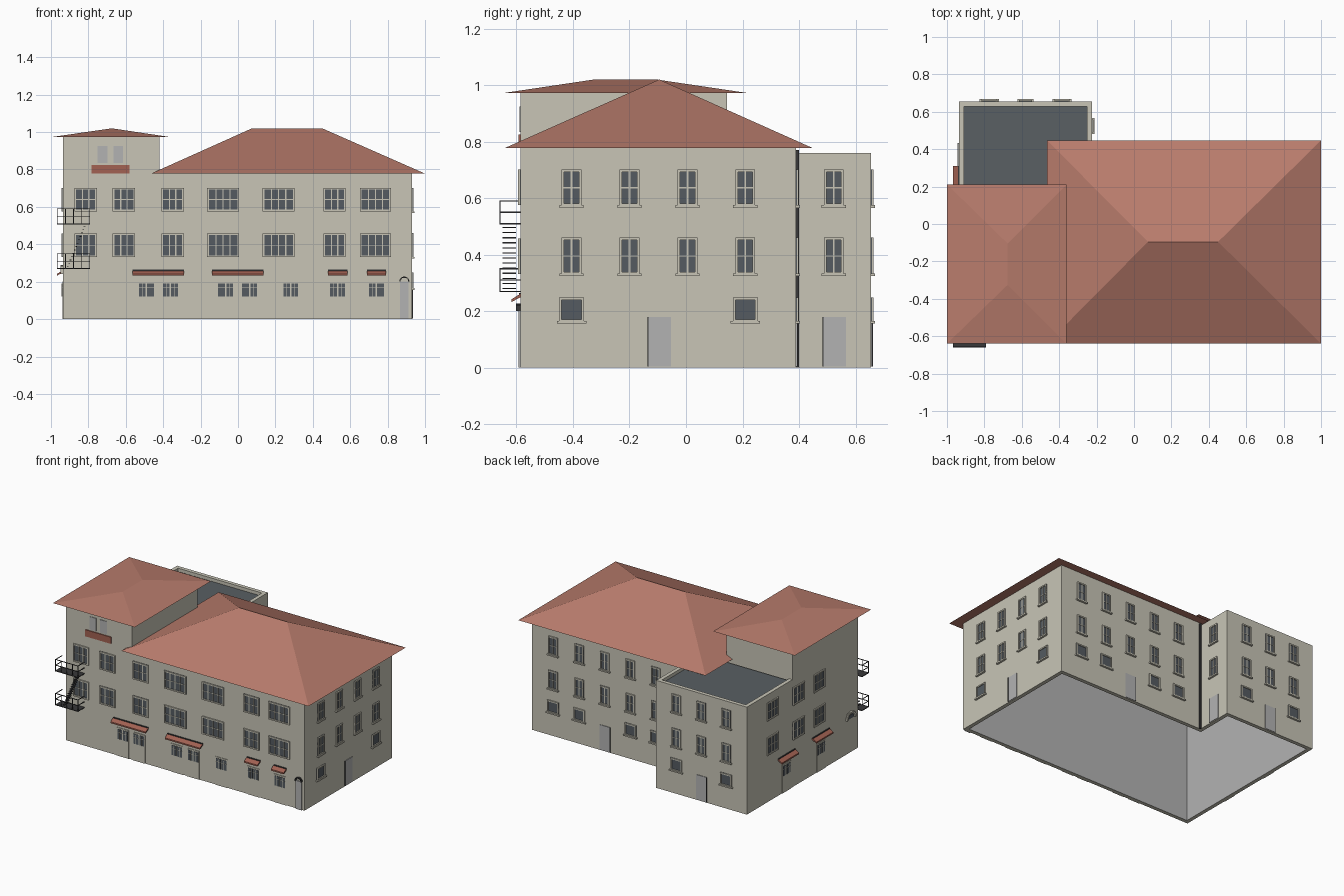
import bpy, bmesh, math

cube = bpy.data.objects.get("Cube")
if cube:
    bpy.data.objects.remove(cube, do_unlink=True)


def material(name, r, g, b):
    m = bpy.data.materials.new(name)
    m.use_nodes = True
    m.diffuse_color = (r, g, b, 1)
    m.node_tree.nodes["Principled BSDF"].inputs["Base Color"].default_value = (r, g, b, 1)
    return m


CREAM = material("cream_plaster", 0.58, 0.56, 0.47)
TILE = material("roof_tile", 0.48, 0.20, 0.15)
DECK = material("slate_deck", 0.10, 0.115, 0.125)
GLASS = material("window_glass", 0.09, 0.105, 0.12)
GREY = material("grey_paint", 0.45, 0.45, 0.45)
METAL = material("dark_metal", 0.04, 0.04, 0.042)
AWNING = material("awning_red", 0.36, 0.12, 0.085)

parts = {}


def part(name, *mats):
    """Fetch or start the mesh that collects all pieces of one part."""
    if name not in parts:
        parts[name] = (bmesh.new(), mats)
    return parts[name][0]


def box(name, mat, x0, x1, y0, y1, z0, z1):
    bm = part(name, mat)
    v = [bm.verts.new((x, y, z)) for z in (z0, z1)
         for x, y in ((x0, y0), (x1, y0), (x1, y1), (x0, y1))]
    bm.faces.new(v[3::-1])
    bm.faces.new(v[4:])
    for i in range(4):
        j = (i + 1) % 4
        bm.faces.new((v[i], v[j], v[j + 4], v[i + 4]))


# Each facade: axis along the wall, wall plane, outward sign
FRONT = ("x", -0.585, -1)
SIDE_LEFT = ("y", 0.93, 1)
BACK = ("x", 0.39, 1)
ANNEX_BACK = ("x", 0.655, 1)
ANNEX_SIDE = ("y", -0.225, 1)
SIDE_RIGHT = ("y", -0.935, -1)


def plate(name, mat, wall, u0, u1, z0, z1, out):
    axis, plane, sign = wall
    a, b = sorted((plane - 0.004 * sign, plane + out * sign))
    if axis == "x":
        box(name, mat, u0, u1, a, b, z0, z1)
    else:
        box(name, mat, a, b, u0, u1, z0, z1)


def window(wall, u, z0, z1, w, panes, rows=2, sill=True):
    a, b, t = u - w / 2, u + w / 2, 0.009
    plate("window_glass", GLASS, wall, a, b, z0, z1, 0.003)
    for e in (a, b - t):
        plate("window_frames", CREAM, wall, e, e + t, z0, z1, 0.009)
    for e in (z0, z1 - t):
        plate("window_frames", CREAM, wall, a, b, e, e + t, 0.009)
    for i in range(1, panes):
        m = a + t + (w - 2 * t) * i / panes
        plate("window_bars", CREAM, wall, m - 0.003, m + 0.003, z0, z1, 0.006)
    if rows > 1:
        m = (z0 + z1) / 2
        plate("window_bars", CREAM, wall, a, b, m - 0.002, m + 0.002, 0.006)
    if sill:
        plate("window_sills", CREAM, wall, a - 0.008, b + 0.008, z0 - 0.006, z0 + 0.003, 0.014)


def glazed_door(wall, u):
    plate("shop_doors", CREAM, wall, u - 0.047, u + 0.047, 0, 0.2, 0.004)
    for c in (u - 0.022, u + 0.022):
        plate("shop_door_glass", GLASS, wall, c - 0.018, c + 0.018, 0.12, 0.19, 0.006)
        plate("shop_door_bars", CREAM, wall, c - 0.018, c + 0.018, 0.166, 0.169, 0.008)
        plate("shop_door_bars", CREAM, wall, c - 0.001, c + 0.001, 0.12, 0.19, 0.008)


def grey_door(wall, u):
    plate("grey_doors", GREY, wall, u - 0.04, u + 0.04, 0.004, 0.18, 0.004)
    plate("door_jambs", METAL, wall, u - 0.044, u - 0.04, 0.004, 0.18, 0.006)


def awning(wall, u0, u1):
    """Sloping slab leaning out from the wall."""
    bm = part("awnings", AWNING)
    axis, plane, sign = wall
    ends = []
    for u in (u0, u1):
        prof = [(0, 0.262), (0.033, 0.242), (0.033, 0.232), (0, 0.25)]
        ends.append([bm.verts.new((u, plane + d * sign, z) if axis == "x"
                                  else (plane + d * sign, u, z)) for d, z in prof])
    bm.faces.new(ends[0])
    bm.faces.new(ends[1][::-1])
    for i in range(4):
        j = (i + 1) % 4
        bm.faces.new((ends[0][i], ends[0][j], ends[1][j], ends[1][i]))
    plate("awning_rails", METAL, wall, u0, u1, 0.258, 0.264, 0.006)


def arch(wall, u, z, r, name, mat, t, out):
    """Half-ring hood made of short blocks."""
    for i in range(12):
        a = math.pi * (i + 0.5) / 12
        c, h = u + r * math.cos(a), z + r * math.sin(a)
        plate(name, mat, wall, c - t, c + t, h - t, h + t, out)


def hip_roof(name, x0, x1, y0, y1, z0, z1, ridge):
    bm = part(name, TILE)
    a, b, c, d = [bm.verts.new((x, y, z0)) for x, y in ((x0, y0), (x1, y0), (x1, y1), (x0, y1))]
    p, q = [bm.verts.new((x, y, z1)) for x, y in ridge]
    bm.faces.new((d, c, b, a))
    if ridge[0][1] == ridge[1][1]:
        faces = ((a, b, q, p), (b, c, q), (c, d, p, q), (d, a, p))
    else:
        faces = ((a, b, p), (b, c, q, p), (c, d, q), (d, a, p, q))
    for f in faces:
        bm.faces.new(f)


# Outer wall shell, open underneath, grey inside
T = 0.027
outer = [(-0.935, -0.585), (0.93, -0.585), (0.93, 0.39),
         (-0.225, 0.39), (-0.225, 0.655), (-0.935, 0.655)]
inset = [(1, 1), (-1, 1), (-1, -1), (-1, -1), (-1, -1), (1, -1)]
inner = [(x + i * T, y + j * T) for (x, y), (i, j) in zip(outer, inset)]
bm = part("outer_walls", CREAM, GREY)
loops = [[bm.verts.new((x, y, z)) for x, y in pts] for pts, z in
         ((outer, 0), (outer, 0.76), (inner, 0.76), (inner, 0.72), (inner, 0))]
for k in range(5):
    for i in range(6):
        j = (i + 1) % 6
        f = bm.faces.new((loops[k][i], loops[k][j], loops[(k + 1) % 5][j], loops[(k + 1) % 5][i]))
        f.material_index = 1 if k == 3 else 0
bm = part("ceiling", GREY)
bm.faces.new([bm.verts.new((x, y, 0.718)) for x, y in inner])

# Upper masses and roofs
box("main_wall_top", CREAM, -0.42, 0.93, -0.585, 0.39, 0.745, 0.782)
box("tower_walls", CREAM, -0.935, -0.42, -0.585, 0.145, 0.745, 0.977)
box("annex_deck", DECK, -0.91, -0.25, 0.1, 0.63, 0.722, 0.737)
hip_roof("main_roof", -0.465, 1.0, -0.64, 0.447, 0.778, 1.02, ((0.075, -0.095), (0.45, -0.095)))
hip_roof("tower_roof", -1.0, -0.36, -0.64, 0.212, 0.973, 1.02, ((-0.675, -0.325), (-0.675, -0.105)))

# Front windows on two floors
front = [(-0.815, 0.12, 3), (-0.61, 0.12, 3), (-0.35, 0.12, 3), (-0.08, 0.17, 4),
         (0.217, 0.17, 4), (0.516, 0.12, 3), (0.735, 0.165, 4)]
for z0, z1 in ((0.332, 0.458), (0.576, 0.702)):
    for u, w, n in front:
        window(FRONT, u, z0, z1, w, n, sill=False)
    for u in (0.37, 0.08, -0.15):
        window(SIDE_RIGHT, u, z0, z1, 0.125, 3, sill=False)

# Narrow windows on the side and back
for z0, z1 in ((0.33, 0.46), (0.572, 0.702)):
    for wall, spots in ((SIDE_LEFT, (-0.405, -0.2, 0.005, 0.21)),
                        (BACK, (0.765, 0.56, 0.36, 0.16, -0.04)),
                        (ANNEX_SIDE, (0.523,)), (ANNEX_BACK, (-0.385, -0.58, -0.775))):
        for u in spots:
            window(wall, u, z0, z1, 0.07, 2)
for wall, spots in ((SIDE_LEFT, (-0.405, 0.21)), (BACK, (0.765, 0.56, 0.16, -0.04)),
                    (ANNEX_BACK, (-0.385, -0.775))):
    for u in spots:
        window(wall, u, 0.162, 0.248, 0.088, 1, rows=1)

# Doors
for u in (-0.49, -0.362, -0.066, 0.062, 0.282, 0.532, 0.74):
    glazed_door(FRONT, u)
for u in (0.215, -0.17):
    glazed_door(SIDE_RIGHT, u)
    awning(SIDE_RIGHT, u - 0.095, u + 0.095)
for wall, u in ((SIDE_LEFT, -0.093), (ANNEX_SIDE, 0.527), (BACK, 0.36), (ANNEX_BACK, -0.58)):
    grey_door(wall, u)
for u0, u1 in ((-0.565, -0.29), (-0.14, 0.135), (0.48, 0.585), (0.69, 0.79)):
    awning(FRONT, u0, u1)

# Corner door and side fanlight with arched hoods
plate("corner_door", GREY, FRONT, 0.866, 0.912, 0, 0.2, 0.008)
arch(FRONT, 0.889, 0.2, 0.024, "corner_door_hood", METAL, 0.003, 0.016)
plate("fanlight", GLASS, SIDE_RIGHT, -0.535, -0.465, 0.24, 0.265, 0.004)
arch(SIDE_RIGHT, -0.5, 0.24, 0.045, "fanlight_hood", CREAM, 0.006, 0.014)

# Tower windows and red balcony panel
for u in (-0.725, -0.64):
    plate("tower_windows", GREY, FRONT, u - 0.026, u + 0.026, 0.835, 0.925, 0.004)
plate("balcony_panel", AWNING, FRONT, -0.783, -0.58, 0.778, 0.825, 0.007)

# Downpipe in the inner corner
box("downpipe", METAL, -0.225, -0.213, 0.386, 0.4, 0, 0.77)

# Fire escape: two railed landings joined by steps
X0, X1, Y0, Y1, R = -0.968, -0.79, -0.66, -0.585, 0.002
for z in (0.27, 0.51):
    box("escape_landings", METAL, X0, X1, Y0, Y1, z - 0.003, z + 0.002)
    for h in (0.04, 0.08):
        box("escape_rails", METAL, X0, X1, Y0, Y0 + 2 * R, z + h - R, z + h + R)
        for x in (X0, X1 - 2 * R):
            box("escape_rails", METAL, x, x + 2 * R, Y0, Y1, z + h - R, z + h + R)
    for i in range(5):
        x = X0 + (X1 - X0 - 2 * R) * i / 4
        box("escape_posts", METAL, x, x + 2 * R, Y0, Y0 + 2 * R, z, z + 0.08)
for i in range(13):
    x, z = -0.91 + 0.0075 * i, 0.28 + 0.018 * i
    box("escape_steps", METAL, x - 0.005, x + 0.005, -0.65, -0.602, z - R, z + R)

# Turn every collected part into an object
for name, (bm, mats) in parts.items():
    bmesh.ops.recalc_face_normals(bm, faces=bm.faces)
    mesh = bpy.data.meshes.new(name)
    bm.to_mesh(mesh)
    bm.free()
    for m in mats:
        mesh.materials.append(m)
    bpy.context.scene.collection.objects.link(bpy.data.objects.new(name, mesh))
